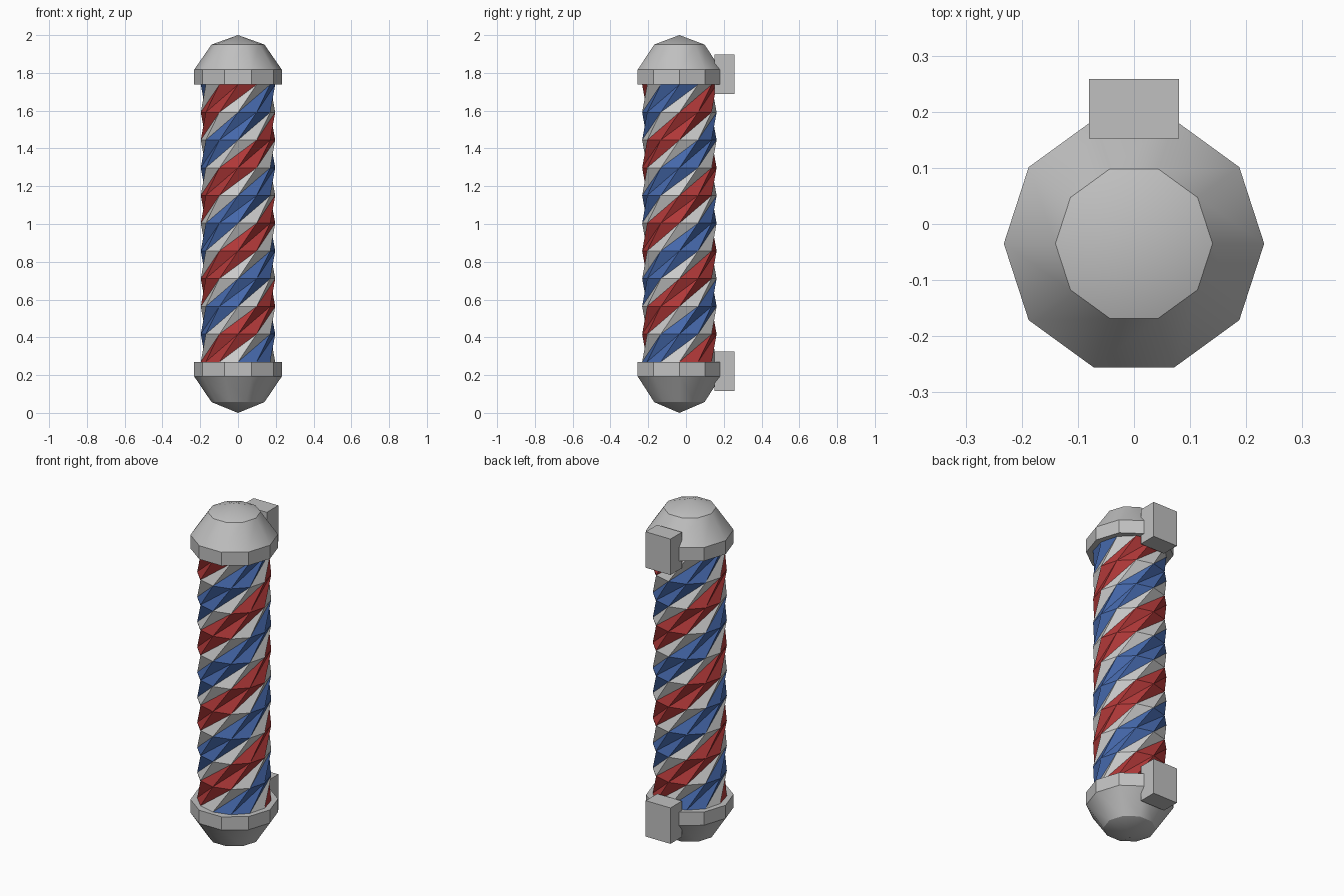
import bpy
import bmesh
from math import sin, cos, radians

cube = bpy.data.objects.get("Cube")
if cube:
    bpy.data.objects.remove(cube, do_unlink=True)

AXIS_Y = -0.035


def material(name, rgb):
    mat = bpy.data.materials.new(name)
    mat.use_nodes = True
    color = (*rgb, 1)
    mat.diffuse_color = color
    mat.node_tree.nodes["Principled BSDF"].inputs["Base Color"].default_value = color
    return mat


grey = material("metal grey", (0.53, 0.53, 0.53))
white = material("stripe white", (0.6, 0.6, 0.6))
red = material("stripe red", (0.44, 0.04, 0.04))
blue = material("stripe blue", (0.06, 0.14, 0.41))


def finish(name, bm, mats, y=AXIS_Y):
    mesh = bpy.data.meshes.new(name)
    bm.to_mesh(mesh)
    bm.free()
    for mat in mats:
        mesh.materials.append(mat)
    obj = bpy.data.objects.new(name, mesh)
    obj.location.y = y
    bpy.context.collection.objects.link(obj)
    return obj


def ring(bm, sides, radius, z, turn=0):
    angles = [radians(turn + 360 * i / sides) for i in range(sides)]
    return [bm.verts.new((radius * cos(a), radius * sin(a), z)) for a in angles]


# Twisted pole: each level turns by two of its twelve sides
SIDES, LEVELS, BOTTOM, TOP = 12, 10, 0.27, 1.738
pattern = [2, 0, 1, 1, 0, 2]  # stripe colour by side, counted from +x
bm = bmesh.new()
rings = [ring(bm, SIDES, 0.197, BOTTOM + (TOP - BOTTOM) * k / LEVELS, 60 * k)
         for k in range(LEVELS + 1)]
pattern = [1, 1, 0, 2, 2, 0]
for low, high in zip(rings, rings[1:]):
    for i in range(SIDES):
        j = (i + 1) % SIDES
        for tri in ((low[i], low[j], high[i]), (low[j], high[j], high[i])):
            bm.faces.new(tri).material_index = pattern[i % 6]
finish("striped_pole", bm, [white, red, blue])


# End caps: ten-sided collar, sloped dome and shallow tip
def end_cap(name, profile, tip_z):
    bm = bmesh.new()
    loops = [ring(bm, 10, r, z) for r, z in profile]
    bm.faces.new(loops[0])
    for low, high in zip(loops, loops[1:]):
        for i in range(10):
            j = (i + 1) % 10
            bm.faces.new((low[i], low[j], high[j], high[i]))
    tip = bm.verts.new((0, 0, tip_z))
    for i in range(10):
        bm.faces.new((loops[-1][i], loops[-1][(i + 1) % 10], tip))
    bmesh.ops.recalc_face_normals(bm, faces=bm.faces[:])
    obj = finish(name, bm, [grey])
    bpy.ops.object.select_all(action="DESELECT")
    obj.select_set(True)
    bpy.context.view_layer.objects.active = obj
    bpy.ops.object.shade_smooth_by_angle(angle=radians(32))


end_cap("top_cap", [(0.232, 1.738), (0.232, 1.817), (0.14, 1.95)], 2)
end_cap("bottom_cap", [(0.232, 0.27), (0.232, 0.193), (0.14, 0.057)], 0)

# Wall brackets on the back
for name, z in (("top_bracket", 1.792), ("bottom_bracket", 0.22)):
    bm = bmesh.new()
    bmesh.ops.create_cube(bm, size=1)
    bmesh.ops.scale(bm, vec=(0.16, 0.106, 0.21), verts=bm.verts[:])
    bmesh.ops.translate(bm, vec=(0, 0, z), verts=bm.verts[:])
    finish(name, bm, [grey], 0.205)
